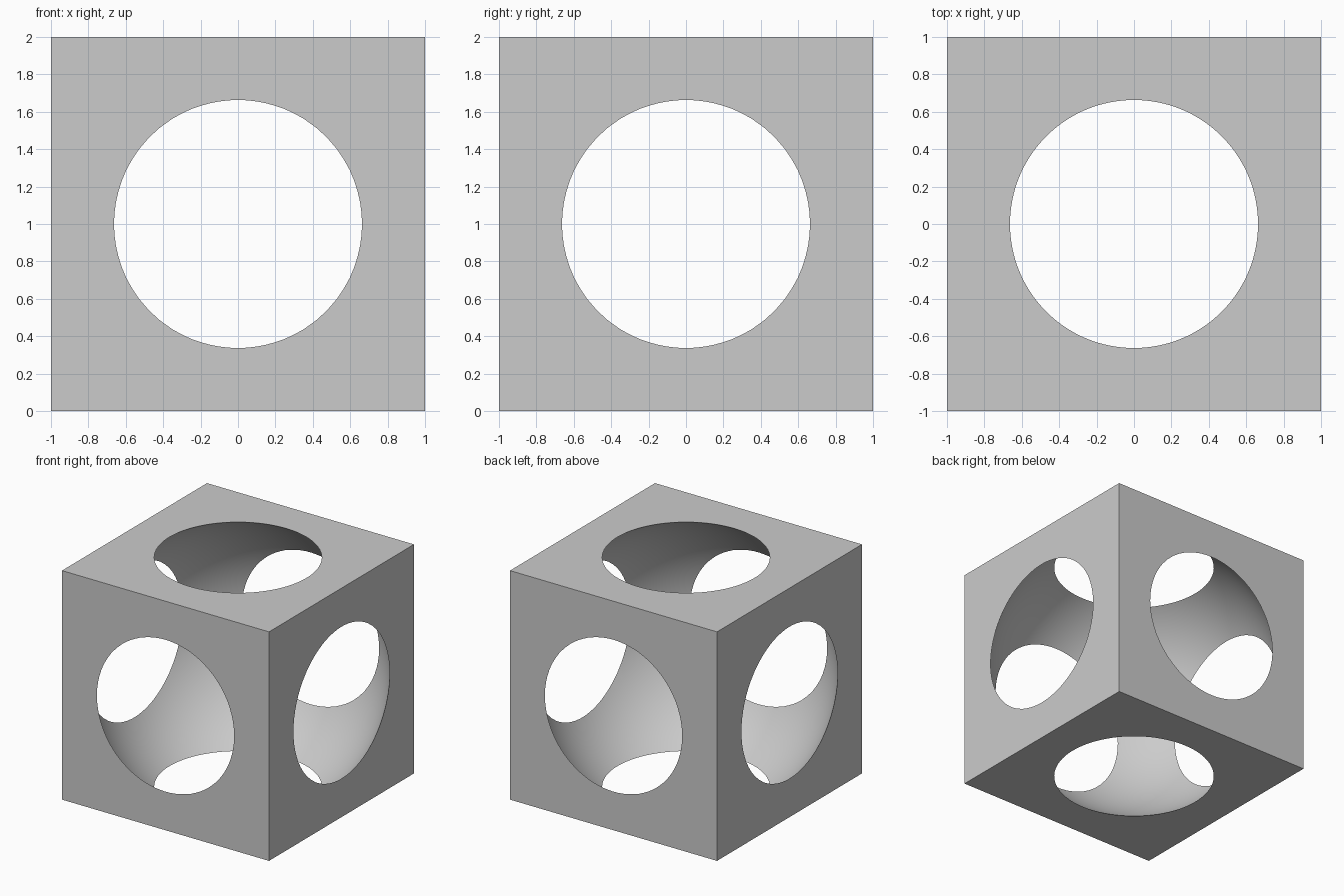
import bpy
import math

default = bpy.data.objects.get("Cube")
if default:
    bpy.data.objects.remove(default, do_unlink=True)

CENTRE = (0, 0, 1)
SPHERE_RADIUS = 1.2

# Single grey material
grey = bpy.data.materials.new("light grey")
grey.use_nodes = True
colour = (0.6, 0.6, 0.6, 1)
grey.diffuse_color = colour
grey.node_tree.nodes["Principled BSDF"].inputs["Base Color"].default_value = colour

# Solid block
bpy.ops.mesh.primitive_cube_add(size=2, location=CENTRE)
block = bpy.context.object
block.name = "hollowed_block"
block.data.materials.append(grey)

# Ball that hollows the block and breaks through all six sides
bpy.ops.mesh.primitive_uv_sphere_add(segments=128, ring_count=64,
                                     radius=SPHERE_RADIUS, location=CENTRE)
cutter = bpy.context.object
cutter.name = "ball_cutter"
cutter.hide_render = True
cutter.data.materials.append(grey)

# Carve the hollow, then discard the cutter
carve = block.modifiers.new("carve", "BOOLEAN")
carve.operation = "DIFFERENCE"
carve.solver = "EXACT"
carve.object = cutter
bpy.context.view_layer.objects.active = block
bpy.ops.object.modifier_apply(modifier=carve.name)
bpy.data.objects.remove(cutter, do_unlink=True)

# Smooth hollow with crisp rims and corners
bpy.ops.object.select_all(action="DESELECT")
block.select_set(True)
bpy.ops.object.shade_smooth_by_angle(angle=math.radians(30))
